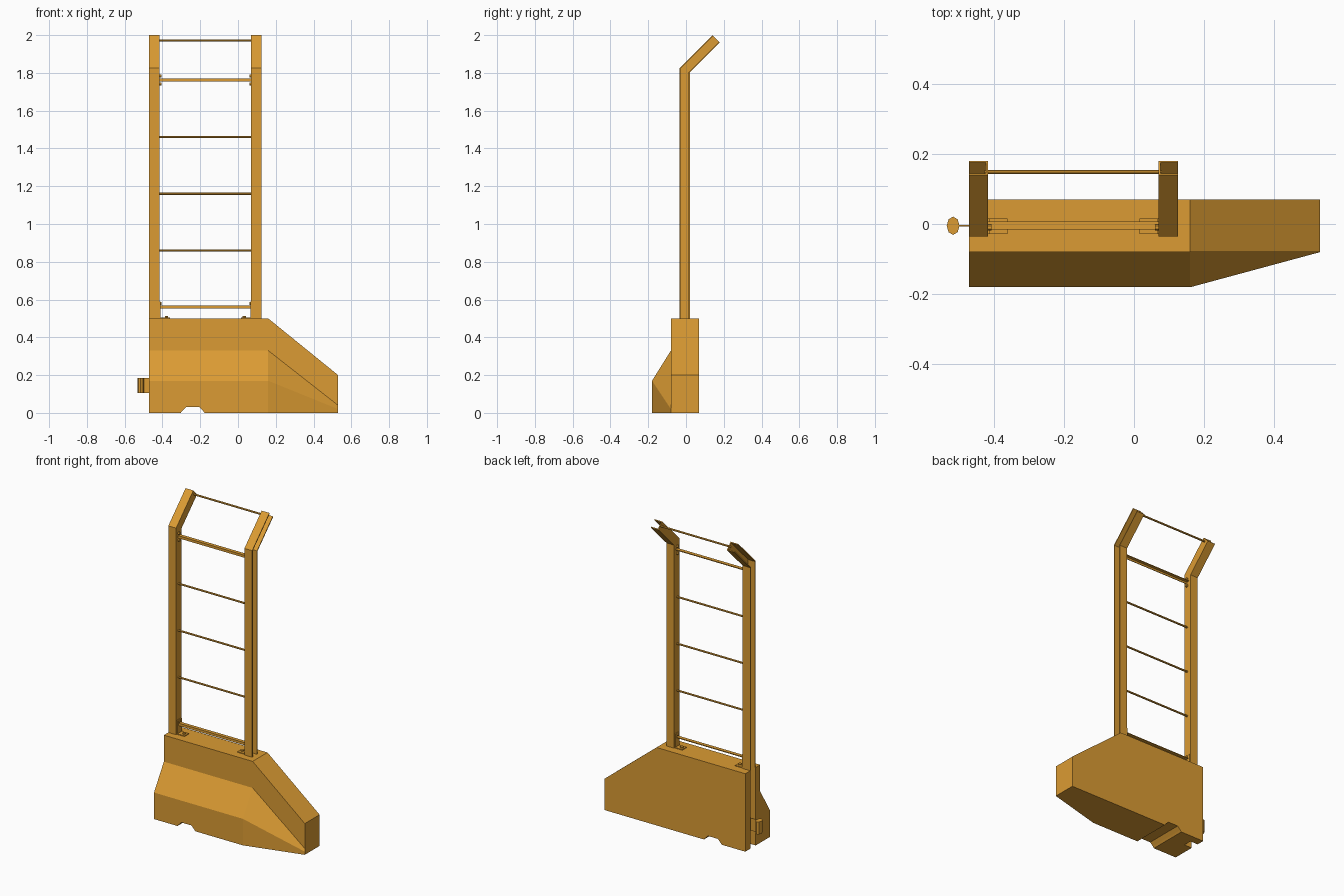
import bpy, bmesh, math
from mathutils import Vector, Matrix

cube = bpy.data.objects.get("Cube")
if cube:
    bpy.data.objects.remove(cube)

ochre = bpy.data.materials.new("ochre_paint")
ochre.use_nodes = True
COLOUR = (0.71, 0.33, 0.033, 1)
ochre.diffuse_color = COLOUR
ochre.node_tree.nodes["Principled BSDF"].inputs["Base Color"].default_value = COLOUR


def finish(name, bm):
    bmesh.ops.recalc_face_normals(bm, faces=bm.faces)
    mesh = bpy.data.meshes.new(name)
    bm.to_mesh(mesh)
    bm.free()
    mesh.materials.append(ochre)
    obj = bpy.data.objects.new(name, mesh)
    bpy.context.collection.objects.link(obj)
    return obj


def loft(name, sections):
    """Skin a list of matching point loops and cap both ends."""
    bm = bmesh.new()
    loops = [[bm.verts.new(p) for p in s] for s in sections]
    n = len(loops[0])
    for a, b in zip(loops, loops[1:]):
        for i in range(n):
            j = (i + 1) % n
            bm.faces.new((a[i], a[j], b[j], b[i]))
    bm.faces.new(loops[0])
    bm.faces.new(loops[-1])
    return finish(name, bm)


def box(name, lo, hi):
    bm = bmesh.new()
    bmesh.ops.create_cube(bm, size=1)
    lo, hi = Vector(lo), Vector(hi)
    for v in bm.verts:
        v.co = Vector(v.co[i] * (hi[i] - lo[i]) + (lo[i] + hi[i]) / 2 for i in range(3))
    return finish(name, bm)


def rod(name, centre, radius, length, axis="X", sides=8):
    bm = bmesh.new()
    turn = Matrix.Rotation(math.pi / 2, 4, "Y") if axis == "X" else Matrix.Identity(4)
    bmesh.ops.create_cone(bm, cap_ends=True, segments=sides, radius1=radius, radius2=radius,
                          depth=length, matrix=Matrix.Translation(centre) @ turn)
    return finish(name, bm)


def cut(target, cutter):
    mod = target.modifiers.new("cut", "BOOLEAN")
    mod.operation, mod.solver, mod.object = "DIFFERENCE", "EXACT", cutter
    bpy.context.view_layer.update()
    graph = bpy.context.evaluated_depsgraph_get()
    result = bpy.data.meshes.new_from_object(target.evaluated_get(graph))
    target.modifiers.clear()
    target.data = result
    bpy.data.objects.remove(cutter)


# Barrier base: stepped profile, tapering to a low end
full = [(0.07, 0), (0.07, 0.5), (-0.08, 0.5), (-0.08, 0.33), (-0.18, 0.17), (-0.18, 0)]
low = [(0.07, 0), (0.07, 0.2), (-0.08, 0.2), (-0.08, 0.04), (-0.08, 0.02), (-0.08, 0)]
base = loft("barrier_base", [[(x, y, z) for y, z in prof]
                             for x, prof in ((-0.47, full), (0.16, full), (0.53, low))])

# Drain notch underneath and coupling groove in the tall end
notch = [(-0.32, -0.02), (-0.295, 0.01), (-0.275, 0.03), (-0.205, 0.03), (-0.185, 0.01), (-0.16, -0.02)]
cut(base, loft("notch_cutter", [[(x, y, z) for x, z in notch] for y in (-0.3, 0.2)]))
cut(base, box("groove_cutter", (-0.6, -0.035, -0.1), (-0.415, 0.02, 0.6)))

# Coupling: thin web with an oval head
box("coupling_web", (-0.5, -0.007, 0.105), (-0.415, -0.003, 0.185))
head = rod("coupling_head", (0, 0, 0), 0.026, 0.08, "Z")
head.scale = (0.7, 1, 1)
head.location = (-0.515, -0.005, 0.145)

# Posts: channels open to the outside, bent backwards at the top
T = 0.006
LEFT_IN, LEFT_OUT = 0.07, 0.125
RIGHT_IN, RIGHT_OUT = -0.415, -0.47
FRONT, BACK, BEND = -0.035, 0.02, 1.825
s = math.sqrt(0.5)


def post(name, inner, outer):
    t = math.copysign(T, outer - inner)
    channel = [(inner, FRONT), (outer, FRONT), (outer, FRONT + T), (inner + t, FRONT + T),
               (inner + t, BACK - T), (outer, BACK - T), (outer, BACK), (inner, BACK)]
    slope = math.tan(math.pi / 8)
    straight = [(x, y, 0.5) for x, y in channel]
    mitre = [(x, y, BEND - (y - FRONT) * slope) for x, y in channel]
    tip = [(x, 0.14 + (y - FRONT) * s, 2.0 - (y - FRONT) * s) for x, y in channel]
    loft(name, [straight, mitre, tip])


post("left_post", LEFT_IN, LEFT_OUT)
post("right_post", RIGHT_IN, RIGHT_OUT)

# Rungs
MID = (LEFT_IN + RIGHT_IN) / 2
SPAN = LEFT_IN - RIGHT_IN
for i, (y, z) in enumerate([(-0.01, 0.86), (-0.01, 1.16), (-0.01, 1.46), (0.148, 1.972)]):
    rod(f"rung_{i + 1}", (MID, y, z), 0.006, SPAN + 0.02)

# Angle-section crossbars with bolts
for label, z in (("lower", 0.56), ("upper", 1.762)):
    angle = [(-0.016, -0.008), (-0.016, 0.008), (0.007, 0.008),
             (0.007, 0.004), (-0.012, 0.004), (-0.012, -0.008)]
    loft(f"{label}_crossbar", [[(x, y, z + h) for y, h in angle] for x in (RIGHT_IN, LEFT_IN)])
    for side, x in (("left", LEFT_IN - 0.004), ("right", RIGHT_IN + 0.004)):
        for offset in ((0.02,) if label == "lower" else (0.022, -0.022)):
            rod(f"{label}_{side}_bolt", (x, -0.01, z + offset), 0.009, 0.012, sides=6)

# Foot brackets bolted to the base
for side, inner, d in (("left", LEFT_IN, -1), ("right", RIGHT_IN, 1)):
    xs = sorted((inner, inner + d * 0.055))
    box(f"{side}_foot_plate", (xs[0], -0.028, 0.5), (xs[1], 0.016, 0.505))
    xs = sorted((inner, inner + d * 0.005))
    box(f"{side}_foot_upright", (xs[0], -0.028, 0.5), (xs[1], 0.016, 0.59))
    rod(f"{side}_foot_bolt", (inner + d * 0.037, -0.006, 0.508), 0.01, 0.01, "Z", 6)
